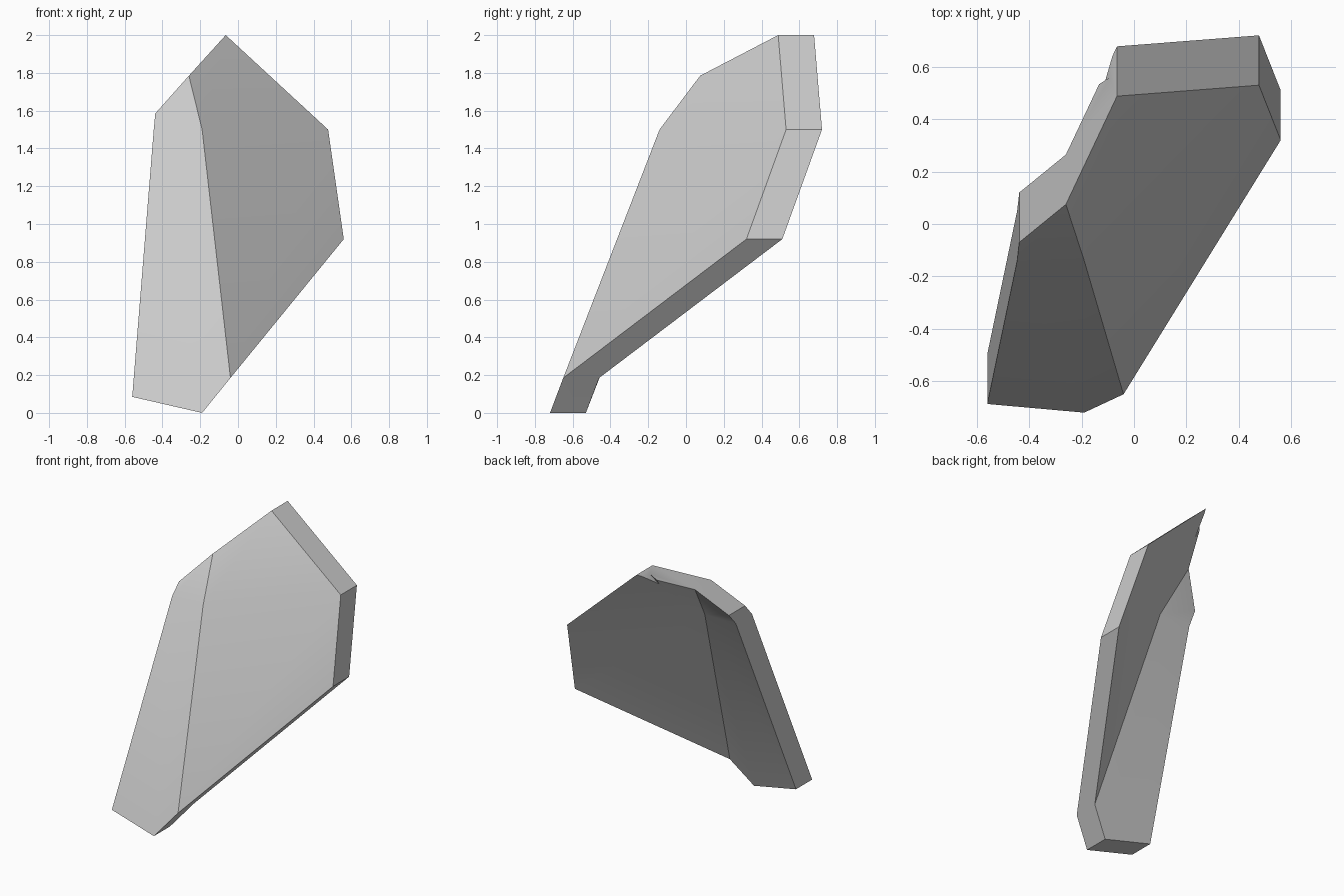
import bpy, bmesh, math
from mathutils import Vector

cube = bpy.data.objects.get("Cube")
if cube:
    bpy.data.objects.remove(cube, do_unlink=True)

THICK = Vector((0, 0.19, 0))

# Plain grey material
grey = bpy.data.materials.new("plain grey")
grey.use_nodes = True
colour = (0.6, 0.6, 0.6, 1)
grey.diffuse_color = colour
grey.node_tree.nodes["Principled BSDF"].inputs["Base Color"].default_value = colour

# Corners of the folded front sheet
corners = {
    "foot_outer": (-0.56, -0.687, 0.085),
    "foot_tip": (-0.19, -0.72, 0),
    "fold_low": (-0.04, -0.65, 0.185),
    "wing_low": (0.56, 0.32, 0.92),
    "wing_high": (0.477, 0.53, 1.5),
    "peak": (-0.065, 0.488, 2.0),
    "fold_top": (-0.26, 0.075, 1.785),
    "shoulder": (-0.438, -0.07, 1.585),
    "bend_outer": (-0.446, -0.14, 1.5),
    "fold_bend": (-0.19, -0.14, 1.5),
}
panels = [
    ("foot_outer", "foot_tip", "fold_low", "fold_bend", "bend_outer"),
    ("bend_outer", "fold_bend", "fold_top", "shoulder"),
    ("fold_low", "wing_low", "wing_high", "fold_bend"),
    ("fold_bend", "wing_high", "peak", "fold_top"),
]
outline = list(corners)[:9]

bm = bmesh.new()
front = {n: bm.verts.new(p) for n, p in corners.items()}
back = {n: bm.verts.new(Vector(p) + THICK) for n, p in corners.items()}

# Small chip in the rear edge near the peak
top, low = back["peak"].co, back["fold_top"].co
chip_low = bm.verts.new(top.lerp(low, 0.35))
chip_high = bm.verts.new(top.lerp(low, 0.09))
chip_in = bm.verts.new(top.lerp(low, 0.14) - THICK * 0.32)
chip_base = bm.verts.new((-0.125, 0.495, 1.88))

# Front and back panels
for names in panels:
    bm.faces.new([front[n] for n in names])
    ring = [back[n] for n in names]
    if "peak" in names:
        ring[3:3] = [chip_high, chip_base, chip_low]
    bm.faces.new(ring[::-1])
bm.faces.new((chip_low, chip_in, chip_base))
bm.faces.new((chip_in, chip_high, chip_base))

# Rim joining the two sheets
for a, b in zip(outline, outline[1:] + outline[:1]):
    ring = [front[a], back[a], back[b], front[b]]
    if a == "peak":
        ring[2:2] = [chip_high, chip_in, chip_low]
    bm.faces.new(ring)

bmesh.ops.recalc_face_normals(bm, faces=bm.faces)
mesh = bpy.data.meshes.new("folded_plate")
bm.to_mesh(mesh)
bm.free()
mesh.materials.append(grey)
plate = bpy.data.objects.new("folded_plate", mesh)
bpy.context.collection.objects.link(plate)

# Soft bends, crisp folds
bpy.context.view_layer.objects.active = plate
plate.select_set(True)
bpy.ops.object.shade_smooth_by_angle(angle=math.radians(30))
